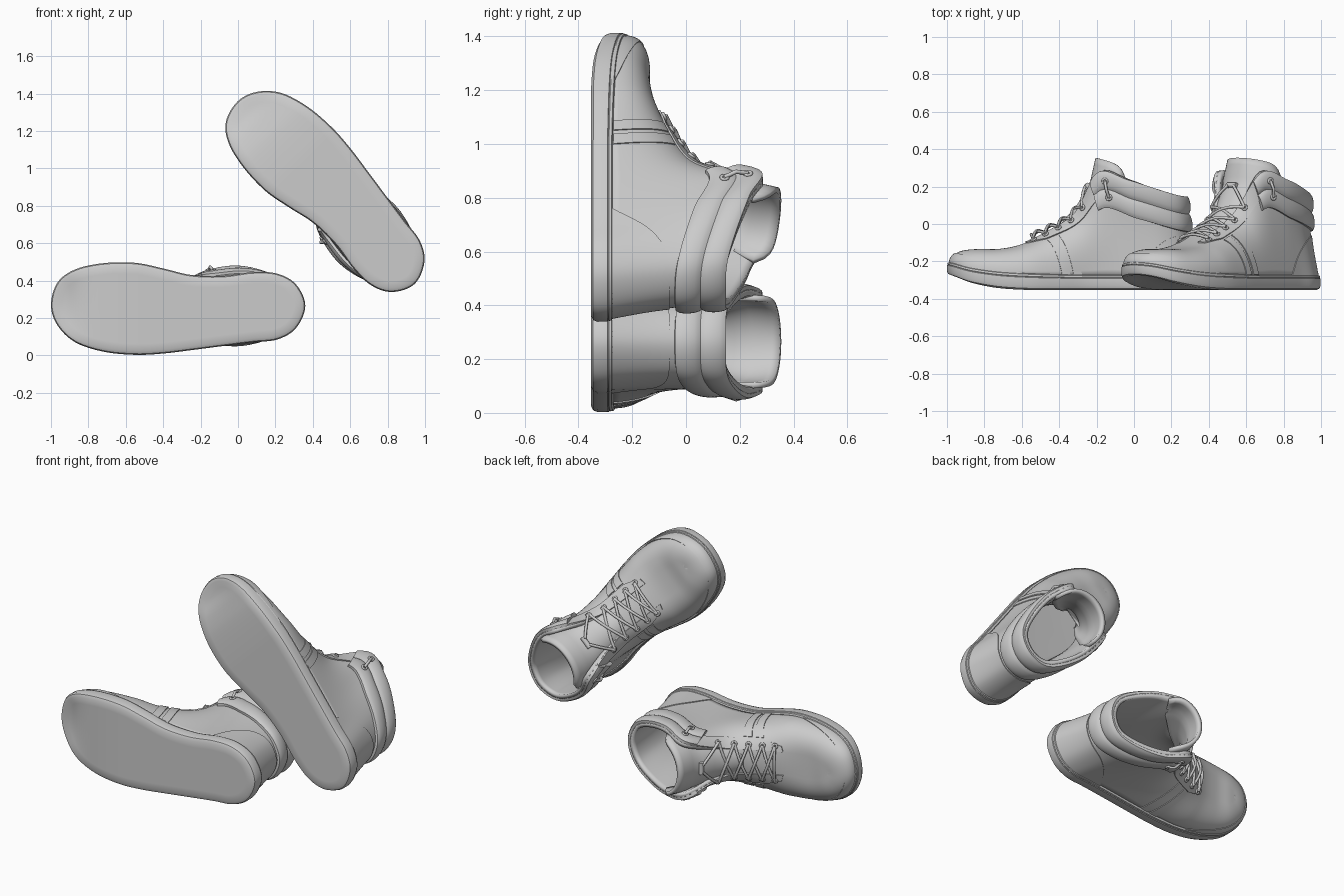
import bpy, math
from mathutils import Vector
from math import sin, cos, pi, radians

if "Cube" in bpy.data.objects:
    bpy.data.objects.remove(bpy.data.objects["Cube"])

C = 0.265      # lengthwise centre line of a shoe
# Stations toe to heel: x, lateral y, medial y, top x, top half width, top height, ankle blend, sole bottom, sole top
ST = [(-1.00, .27, .27, -.85, .00, .217, 0, .080, .150),
      (-.965, .16, .39, -.845, .022, .218, 0, .068, .142),
      (-.87, .07, .46, -.81, .05, .220, 0, .036, .118),
      (-.72, .02, .493, -.72, .07, .220, 0, .010, .098),
      (-.55, .003, .495, -.60, .07, .245, 0, .000, .088),
      (-.40, .010, .465, -.46, .07, .310, .25, 0, .083),
      (-.25, .028, .430, -.31, .08, .415, .5, 0, .08),
      (-.08, .050, .425, -.19, .160, .630, .9, 0, .08),
      (.08, .070, .445, -.03, .195, .590, 1, 0, .08),
      (.21, .085, .437, .12, .168, .540, 1, 0, .08),
      (.31, .145, .380, .230, .108, .505, 1, 0, .08),
      (.36, .265, .265, .272, .00, .500, 1, 0, .08)]
RING = [(s[0], s[1], s[3], C - s[4], *s[5:]) for s in ST] + \
       [(s[0], s[2], s[3], C + s[4], *s[5:]) for s in ST[10:0:-1]]
NR, SUB = len(RING), 6
N = NR * SUB


def row(t):
    # closed smooth interpolation of the stations
    i, f = math.floor(t), t - math.floor(t)
    p = [RING[(i + k) % NR] for k in (-1, 0, 1, 2)]
    return [.5 * (2*b + (c - a)*f + (2*a - 5*b + 4*c - d)*f*f + (3*b - a - 3*c + d)*f**3)
            for a, b, c, d in zip(*p)]


def inward(x, y):
    return Vector((min(max(x, -.75), .17) - x, C - y, 0)).normalized()


def upper_pt(t, s):
    # point on the upper: t runs round the shoe, s from sole to top edge
    x, y, tx, ty, h, r, _, top = row(t)
    r, s = min(max(r, 0), 1), min(max(s, 0), 1)
    w = inward(x, y)
    base = Vector((x, y, 0)) + w * .014
    a = (1 - r) * (1 - max(cos(s*pi/2), 0)**.85) + r * s
    b = (1 - r) * sin(s*pi/2)**.85 + r * s
    p = base.lerp(Vector((tx, ty, 0)), a)
    # ankle pinch and midfoot bulge
    bulge = (.035 if y > C else .012) * math.exp(-((x + .24) / .17)**2)
    p += w * ((.012 * r - bulge) * sin(pi * s))
    p.z = top - .01 + b * (h - top + .01)
    return p


def off_pt(t, s, d):
    du = upper_pt(t + .04, s) - upper_pt(t - .04, s)
    dv = upper_pt(t, min(s + .02, 1)) - upper_pt(t, max(s - .02, 0))
    return upper_pt(t, s) + du.cross(dv).normalized() * d


def place_first(p):
    return Vector((p[0], p[2] - .353, p[1]))


def place_second(p):
    d, w, c, s = p[0] - .17, p[1] - .27, cos(radians(46)), sin(radians(46))
    return Vector((.81 + c*d - s*w, p[2] - .353, .516 - s*d - c*w))


def make(name, verts, faces, thick=0, offset=-1):
    me = bpy.data.meshes.new(name)
    me.from_pydata([PLACE(v) for v in verts], [], [f[::-1] if FLIP else f for f in faces])
    ob = bpy.data.objects.new(name, me)
    bpy.context.collection.objects.link(ob)
    if thick:
        m = ob.modifiers.new("thickness", 'SOLIDIFY')
        m.thickness, m.offset = thick, offset
    return ob


def grid(nu, nv, closed=False):
    return [(j*nu + i, j*nu + (i+1) % nu, (j+1)*nu + (i+1) % nu, (j+1)*nu + i)
            for j in range(nv - 1) for i in range(nu if closed else nu - 1)]


def bridge(start, last):
    # strips joining the two sides of a ring
    out = []
    for i in range(last):
        q = [i, i + 1, (N - i - 1) % N, (N - i) % N]
        out.append(tuple(start + k for k in dict.fromkeys(q)))
    return out


def panel(name, f, off, nu, nv):
    # raised overlay following the upper, with its rim tucked in
    verts = []
    for j in range(-1, nv + 2):
        for i in range(-1, nu + 2):
            u, v = min(max(i/nu, 0), 1), min(max(j/nv, 0), 1)
            rim = not (0 <= i <= nu and 0 <= j <= nv)
            verts.append(off_pt(*f(u, v), -.006 if rim else off(v)))
    make(name, verts, grid(nu + 3, nv + 3))


def tubes(name, paths, r, cyclic=False):
    cu = bpy.data.curves.new(name, 'CURVE')
    cu.dimensions, cu.bevel_depth, cu.bevel_resolution, cu.use_fill_caps = '3D', r, 2, True
    for pts in paths:
        sp = cu.splines.new('POLY')
        sp.points.add(len(pts) - 1)
        for q, p in zip(sp.points, pts):
            q.co = (*PLACE(p), 1)
        sp.use_cyclic_u, sp.use_smooth = cyclic, True
    bpy.context.collection.objects.link(bpy.data.objects.new(name, cu))


def bow(a, b, lift, n=8):
    # lace segment arching over the shoe
    return [a.lerp(b, k/n) + Vector((-.5, 0, 1)) * (lift * sin(pi*k/n)) for k in range(n + 1)]


def eyelet(t, s, d, r):
    o = off_pt(t, s, d)
    e1 = (off_pt(t + .05, s, d) - off_pt(t - .05, s, d)).normalized()
    n = (off_pt(t, s, d + .01) - o).normalized()
    e2 = n.cross(e1)
    return [o + e1 * (r*cos(k*pi/6)) + e2 * (r*sin(k*pi/6)) for k in range(12)]


def build_shoe(tag):
    # cupsole with a fine groove under its top edge
    levels = [(.06, 0), (.022, 0), (.006, .1), (0, .3), (.001, .76), (.005, .79),
              (.003, .83), (.005, .95), (.014, 1), (.06, .98)]
    verts = []
    for d, f in levels:
        for i in range(N):
            x, y, _, _, _, _, b, top = row(i / SUB)
            p = Vector((x, y, 0)) + inward(x, y) * d
            p.z = max(b, 0) + f * (top - max(b, 0))
            verts.append(p)
    faces = grid(N, len(levels), True) + [f[::-1] for f in bridge(0, N//2)]
    make(tag + "_sole", verts, faces + bridge((len(levels) - 1) * N, N//2))

    # upper shell, closed over the forefoot and open at the ankle
    nv = 16
    verts = [upper_pt(i / SUB, j / nv) for j in range(nv + 1) for i in range(N)]
    make(tag + "_upper", verts, grid(N, nv + 1, True) + bridge(nv * N, 6 * SUB), .024)

    # padded ankle collar with two soft rolls
    panel(tag + "_collar", lambda u, v: (6.7 + 8.6*u, (.56 + .09*(2*u - 1)**2)*(1 - v) + v),
          lambda v: .014 + .012*abs(sin(2*pi*v))**.6, 70, 16)
    # toe guard and heel counter
    panel(tag + "_toe_guard", lambda u, v: (-3.7 + 7.4*u, v*(.03 + .45*cos((u - .5)*pi))),
          lambda v: .004, 48, 8)
    panel(tag + "_heel_counter", lambda u, v: (7.6 + 6.8*u, v*.52*max(1 - abs(2*u - 1)**3, .02)),
          lambda v: .005, 48, 8)

    # eyestays and slanted side stripes on both sides
    for side in ("lateral", "medial"):
        def fit(f, side=side):
            if side == "lateral":
                return f
            return lambda u, v: (NR - f(1 - u, v)[0], f(1 - u, v)[1])
        panel(f"{tag}_{side}_eyestay", fit(lambda u, v: (4.15 + 2.6*u, 1 - (1 - v)*(.1 + .14*min(1, 4*u)))),
              lambda v: .007, 24, 4)
        for k in range(2):
            panel(f"{tag}_{side}_stripe_{k+1}",
                  fit(lambda u, v, k=k: (5.1 + .42*k + .3*u - .3*v, .02 + .7*v)),
                  lambda v: .005, 4, 12)

    # tongue, an arched plate rising out of the throat
    spine = [(-.38, .35), (-.295, .45), (-.225, .57), (-.195, .705)]
    nu, nv, verts = 24, 12, []
    for j in range(nv + 1):
        v = j / nv
        k = min(int(v*3), 2)
        f = v*3 - k
        xs, hs = [spine[k][m]*(1 - f) + spine[k+1][m]*f for m in (0, 1)]
        for i in range(nu + 1):
            q = 2*i/nu - 1
            a = q * 1.5
            verts.append((xs + (.02 + .14*v)*(1 - cos(a)), C + (.065 + .098*min(1, v*1.3))*sin(a),
                          hs - .045*(1 - cos(a)) - .06*v*abs(q)**10))
    make(tag + "_tongue", verts, grid(nu + 1, nv + 1), .022, 0)

    # eyelets and crossed laces
    ts = [4.4 + .46*k for k in range(5)]
    tubes(tag + "_eyelets", [eyelet(q, .9, .010, .012) for t in ts for q in (t, NR - t)], .006, True)
    left = [off_pt(t, .9, .016) for t in ts]
    right = [off_pt(NR - t, .9, .016) for t in ts]
    laces = [bow(left[0], right[0], .02)]
    for k in range(4):
        laces += [bow(left[k], right[k+1], .020), bow(right[k], left[k+1], .026)]
    # lace loops on the collar flaps and a keeper on the tongue
    keeper = Vector((-.258, C, .56))
    for side, pts in ((1, left), (-1, right)):
        t = 7.2 if side > 0 else NR - 7.2
        a, b, mid = off_pt(t, .74, .028), off_pt(t, .9, .028), off_pt(t, .82, .044)
        laces.append([a, a.lerp(mid, .7), mid, b.lerp(mid, .7), b])
        laces.append(bow(pts[-1], keeper + Vector((0, -.02*side, 0)), .01))
        tubes(f"{tag}_flap_eyelets_{'lateral' if side > 0 else 'medial'}",
              [eyelet(t, s, .027, .013) for s in (.74, .9)], .006, True)
    tubes(tag + "_laces", laces, .008)
    tubes(tag + "_tongue_keeper", [[keeper + Vector((.01, y, 0)) for y in (-.035, 0, .035)]], .014)


for tag, PLACE, FLIP in (("first_shoe", place_first, True), ("second_shoe", place_second, False)):
    build_shoe(tag)

# smooth shading with crisp panel edges
for ob in bpy.context.scene.objects:
    if ob.type == 'MESH':
        ob.select_set(True)
        bpy.context.view_layer.objects.active = ob
bpy.ops.object.shade_smooth_by_angle(angle=radians(40))
